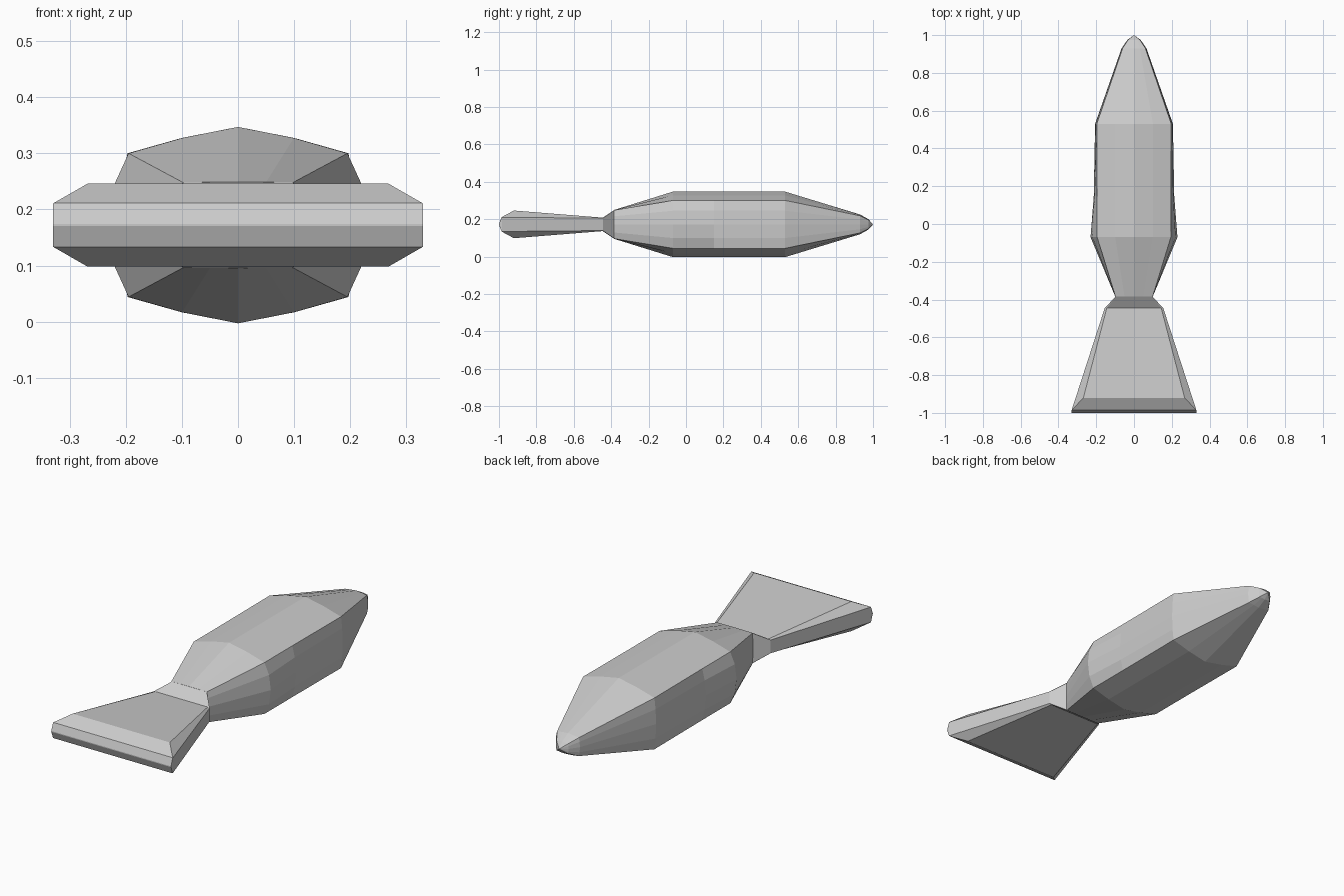
import bpy, bmesh

if "Cube" in bpy.data.objects:
    bpy.data.objects.remove(bpy.data.objects["Cube"])

MID = 0.172  # height of the long axis


def skin(name, rings, tip=None):
    """Skin a list of closed rings, capping both ends (or closing to a tip)."""
    bm = bmesh.new()
    loops = [[bm.verts.new(p) for p in r] for r in rings]
    n = len(loops[0])
    for a, b in zip(loops, loops[1:]):
        for i in range(n):
            j = (i + 1) % n
            bm.faces.new((a[i], a[j], b[j], b[i]))
    bm.faces.new(loops[0])
    if tip:
        t = bm.verts.new(tip)
        for i in range(n):
            bm.faces.new((loops[-1][i], loops[-1][(i + 1) % n], t))
    else:
        bm.faces.new(loops[-1])
    bmesh.ops.recalc_face_normals(bm, faces=bm.faces)
    me = bpy.data.meshes.new(name)
    bm.to_mesh(me)
    bm.free()
    ob = bpy.data.objects.new(name, me)
    bpy.context.collection.objects.link(ob)
    return ob


def full_ring(quarter):
    """Mirror a quarter outline (top centre to side middle) into a ring."""
    q = list(quarter)
    right = q + [(x, y, -h) for x, y, h in reversed(q) if h > 0]
    left = [(-x, y, h) for x, y, h in reversed(right) if x > 0]
    return [(x, y, MID + h) for x, y, h in right + left]


def body_ring(y, crease_x, crease_h, top_h, side_x):
    mid_h = crease_h + (top_h - crease_h) * 0.58
    bulge = crease_x + (side_x - crease_x) * 0.72
    return full_ring([(0, y, top_h), (crease_x * 0.51, y, mid_h),
                      (crease_x, y, crease_h),
                      (bulge, y, crease_h * 0.57), (side_x, y, 0)])


# Faceted body with a rounded nose
skin("body", [body_ring(*s) for s in (
    (-0.385, 0.098, 0.076, 0.077, 0.099),
    (-0.07, 0.195, 0.128, 0.175, 0.230),
    (0.15, 0.195, 0.128, 0.175, 0.213),
    (0.53, 0.197, 0.128, 0.175, 0.206),
    (0.93, 0.060, 0.046, 0.053, 0.066),
    (0.975, 0.031, 0.024, 0.028, 0.035))], tip=(0, 1.0, MID))


def tail_ring(ax, ay, ah, bx, by, bh):
    return full_ring([(ax, ay, ah), (bx, by, bh)])


# Neck and flared tail, with bevelled sides and rear edge
skin("tail", [tail_ring(*s) for s in (
    (0.097, -0.385, 0.076, 0.098, -0.385, 0.074),
    (0.144, -0.445, 0.036, 0.155, -0.445, 0.033),
    (0.268, -0.920, 0.074, 0.330, -0.985, 0.038),
    (0.329, -0.985, 0.039, 0.330, -0.986, 0.038),
    (0.329, -1.0, 0.002, 0.330, -1.0, 0.001))])
